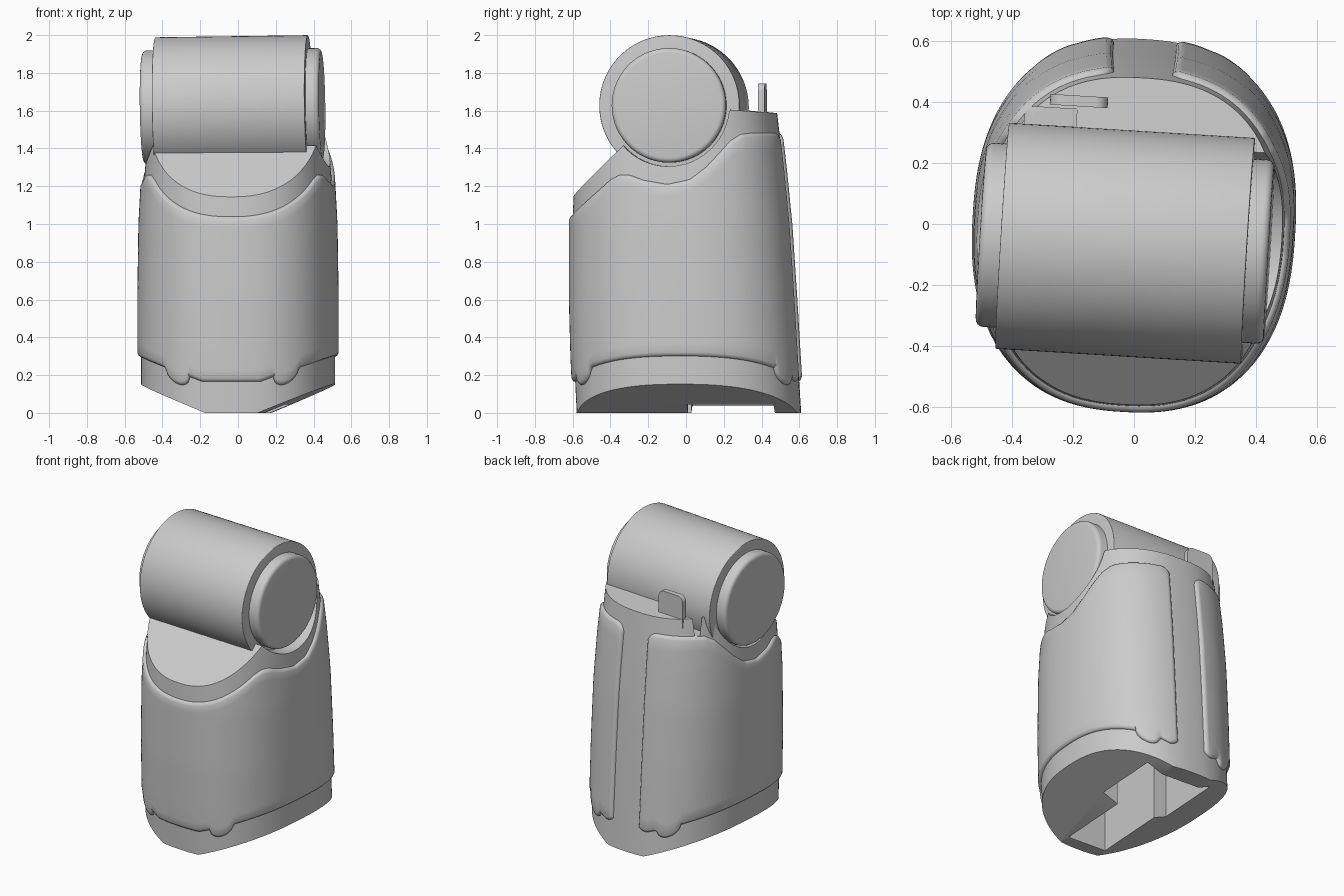
import bpy, bmesh, math
from mathutils import Matrix, Vector

cube = bpy.data.objects.get("Cube")
if cube:
    bpy.data.objects.remove(cube)

grey = bpy.data.materials.new("plain_grey")
grey.use_nodes = True
grey.diffuse_color = (0.6, 0.6, 0.6, 1)
grey.node_tree.nodes["Principled BSDF"].inputs["Base Color"].default_value = (0.6, 0.6, 0.6, 1)

TURN = Matrix.Rotation(math.radians(-3.5), 4, "Z")   # whole model is slightly turned
DRUM = Vector((-0.025, -0.065, 1.622))


def lerp(table, v):
    """Piecewise linear lookup; each row is (key, value, value...)."""
    if v <= table[0][0]:
        return table[0][1:]
    for a, b in zip(table, table[1:]):
        if v <= b[0]:
            t = (v - a[0]) / (b[0] - a[0])
            return tuple(p + (q - p) * t for p, q in zip(a[1:], b[1:]))
    return table[-1][1:]


def add_object(name, bm, matrix=Matrix()):
    bmesh.ops.recalc_face_normals(bm, faces=bm.faces)
    mesh = bpy.data.meshes.new(name)
    bm.to_mesh(mesh)
    bm.free()
    mesh.transform(TURN @ matrix)
    mesh.materials.append(grey)
    obj = bpy.data.objects.new(name, mesh)
    bpy.context.collection.objects.link(obj)
    return obj


def smooth(obj, angle=30):
    bpy.ops.object.select_all(action="DESELECT")
    obj.select_set(True)
    bpy.context.view_layer.objects.active = obj
    bpy.ops.object.shade_smooth_by_angle(angle=math.radians(angle))


def prism(name, points, axis, lo, hi):
    """Extrude a closed 2D outline along x, y or z."""
    def place(p, d):
        return {"x": (d, p[0], p[1]), "y": (p[0], d, p[1]), "z": (p[0], p[1], d)}[axis]
    bm = bmesh.new()
    face = bm.faces.new([bm.verts.new(place(p, lo)) for p in points])
    ext = bmesh.ops.extrude_face_region(bm, geom=[face])
    move = Vector(place((0, 0), hi - lo))
    bmesh.ops.translate(bm, vec=move, verts=[v for v in ext["geom"] if isinstance(v, bmesh.types.BMVert)])
    return add_object(name, bm)


def cut(obj, cutter):
    cutter.hide_render = True
    mod = obj.modifiers.new("cut", "BOOLEAN")
    mod.operation, mod.solver, mod.object = "DIFFERENCE", "EXACT", cutter
    bpy.context.view_layer.objects.active = obj
    bpy.ops.object.modifier_apply(modifier=mod.name)
    bpy.data.objects.remove(cutter)


# Hull sections: height, half width, back depth, front depth
HULL = [(-0.05, 0.512, 0.612, 0.575), (0.3, 0.512, 0.59, 0.592), (0.6, 0.512, 0.572, 0.6),
        (1.0, 0.506, 0.545, 0.6), (1.3, 0.49, 0.515, 0.588), (1.75, 0.45, 0.462, 0.55)]


def hull_point(angle, z, offset=0.0):
    half, back, front = lerp(HULL, z)
    c, s = math.cos(angle), math.sin(angle)
    power = 2 / 2.4
    x = math.copysign(abs(c) ** power, c) * (half + offset)
    y = math.copysign(abs(s) ** power, s) * ((back if s > 0 else front) + offset)
    return Vector((x, y, z))


# Main body: lofted egg-shaped hull
bm = bmesh.new()
count, rings = 144, []
for i in range(19):
    z = -0.05 + 0.1 * i
    rings.append([bm.verts.new(hull_point(2 * math.pi * (k + 0.5) / count, z)) for k in range(count)])
for low, high in zip(rings, rings[1:]):
    for k in range(count):
        j = (k + 1) % count
        bm.faces.new((low[k], low[j], high[j], high[k]))
bm.faces.new(rings[0])
bm.faces.new(rings[-1])
body = add_object("body", bm)

# Sloped front, drum saddle and flat rear shelf
arc = [(DRUM.y + 0.32 * math.cos(math.radians(a)), 1.625 + 0.32 * math.sin(math.radians(a)))
       for a in range(221, 356, 6)]
cut(body, prism("top_cutter", [(-0.8, 0.95)] + arc + [(0.26, 1.605), (0.8, 1.56), (0.8, 2.3), (-0.8, 2.3)],
                "x", -1, 1))

# Keel-shaped underside with a stepped battery opening
cut(body, prism("keel_cutter", [(-0.8, 0.27), (-0.14, 0), (0.14, 0), (0.8, 0.27), (0.8, -0.3), (-0.8, -0.3)],
                "y", -1, 1))
cut(body, prism("opening_cutter", [(-0.14, -0.49), (0.14, -0.49), (0.14, 0.02), (0.25, 0.02), (0.25, 0.48),
                                   (-0.23, 0.48), (-0.23, 0.02), (-0.14, 0.02)], "z", -0.2, 0.55))

# Small recess beside the tab
cut(body, prism("recess_cutter", [(-0.38, 0.28), (-0.21, 0.28), (-0.21, 0.365), (-0.38, 0.365)], "z", 1.48, 1.8))
smooth(body)

# Wrap-around grip panel, open along a strip at the back
PANEL_TOP = [(-0.615, 1.03), (-0.38, 1.235), (-0.33, 1.26), (-0.28, 1.26), (-0.2, 1.232), (-0.07, 1.21),
             (0.05, 1.235), (0.14, 1.3), (0.28, 1.44), (0.34, 1.475), (0.4, 1.482)]
GAP, CORNER, BUMP_X, BUMP_R = 0.1, 0.07, 0.28, 0.062


def panel_limits(angle):
    x, y, _ = hull_point(angle, 1.25, 0.015)
    top = lerp(PANEL_TOP, y)[0]
    bottom = 0.165 + max(0, abs(x) - 0.15) * 0.38
    bottom -= math.sqrt(max(0, BUMP_R ** 2 - (abs(x) - BUMP_X) ** 2))
    inset = abs(x) - GAP
    if y > 0 and inset < CORNER:
        drop = CORNER - math.sqrt(max(0, CORNER ** 2 - (CORNER - inset) ** 2))
        top -= drop
        bottom += drop * 0.5
    return bottom, top


EDGE = [(0, -0.03), (0, 0.004), (0.006, 0.013), (0.02, 0.019)]   # rounded panel lip
start = math.acos((GAP / 0.5) ** 1.2)
span = math.pi + 2 * start
steps = 260
columns = [(d / 0.6, o) for d, o in EDGE]
columns += [(span * k / steps, 0.019) for k in range(2, steps - 1)]
columns += [(span - d / 0.6, o) for d, o in reversed(EDGE)]
bm = bmesh.new()
grid = []
for along, limit in columns:
    angle = start - along
    bottom, top = panel_limits(angle)
    rows = [(bottom + d, o) for d, o in EDGE]
    rows += [(bottom + (top - bottom) * k / 14, 0.019) for k in range(1, 14)]
    rows += [(top - d, o) for d, o in reversed(EDGE)]
    grid.append([bm.verts.new(hull_point(angle, z, min(o, limit))) for z, o in rows])
for a, b in zip(grid, grid[1:]):
    for k in range(len(a) - 1):
        bm.faces.new((a[k], a[k + 1], b[k + 1], b[k]))
smooth(add_object("grip_panel", bm), 40)


# Drum and its end caps, lying across the saddle
def cylinder(name, radius, length, bevel):
    bm = bmesh.new()
    bmesh.ops.create_cone(bm, cap_ends=True, segments=96, radius1=radius, radius2=radius, depth=length)
    rims = [e for e in bm.edges if abs(e.verts[0].co.z - e.verts[1].co.z) < 1e-4]
    bmesh.ops.bevel(bm, geom=rims, offset=bevel, segments=4, profile=0.5, affect="EDGES")
    lay = (Matrix.Translation(DRUM) @ Matrix.Rotation(math.radians(-0.8), 4, "Y")
           @ Matrix.Rotation(math.pi / 2, 4, "Y"))
    smooth(add_object(name, bm, lay))


cylinder("drum", 0.372, 0.81, 0.004)
cylinder("drum_end_caps", 0.303, 0.95, 0.025)

# Rear tab with rounded top corners
outline = [(-0.3, 1.5), (-0.11, 1.5)]
for cx, first in ((-0.15, 0), (-0.26, 90)):
    outline += [(cx + 0.04 * math.cos(math.radians(first + a)), 1.705 + 0.04 * math.sin(math.radians(first + a)))
                for a in range(0, 91, 15)]
tab = prism("rear_tab", outline, "y", 0.375, 0.41)
smooth(tab)
